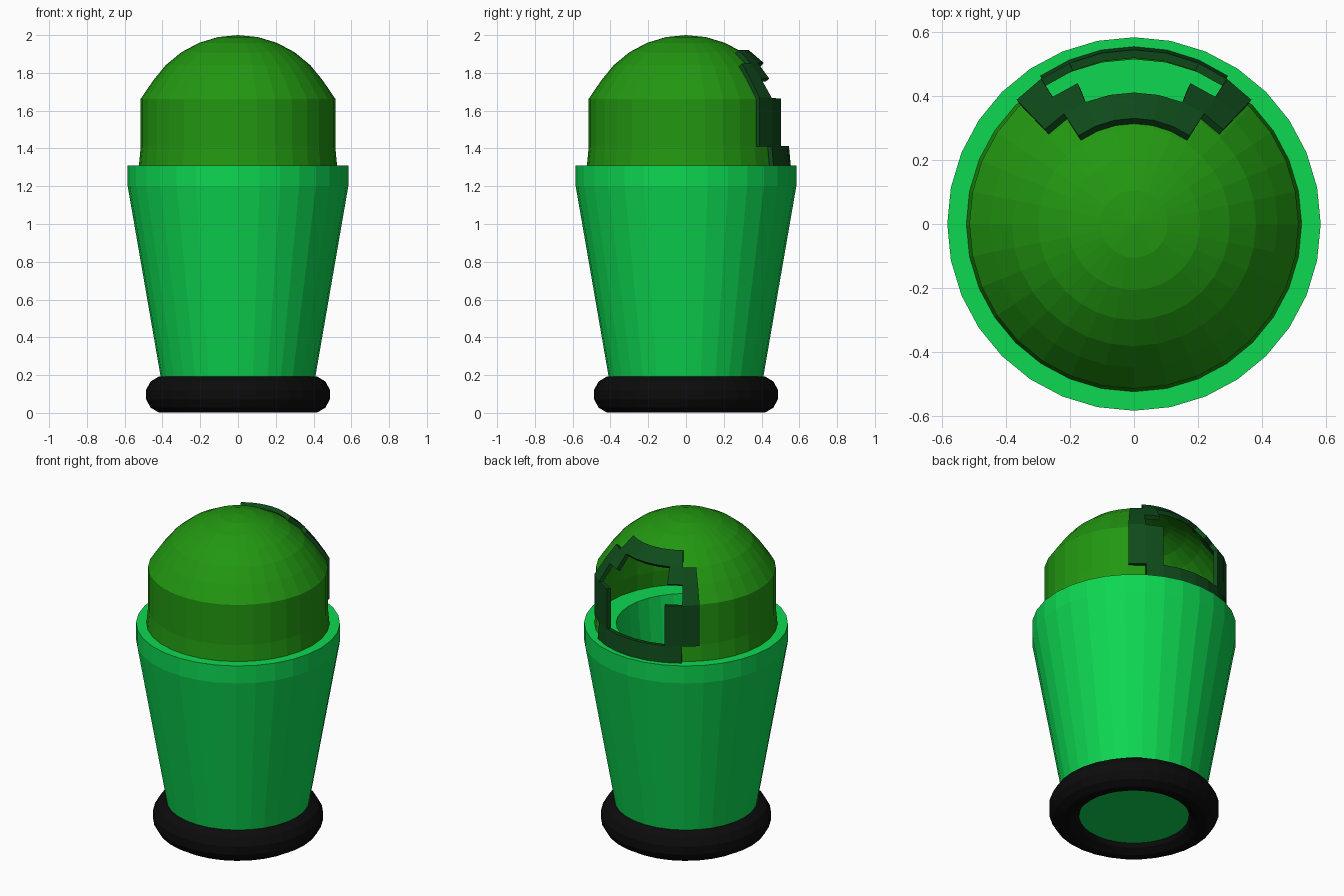
import bpy, bmesh
from math import sin, cos, pi, radians

if "Cube" in bpy.data.objects:
    bpy.data.objects.remove(bpy.data.objects["Cube"])

SEG = 32  # sides around every round part


def material(name, rgb):
    m = bpy.data.materials.new(name)
    m.diffuse_color = (*rgb, 1)
    m.use_nodes = True
    m.node_tree.nodes["Principled BSDF"].inputs["Base Color"].default_value = m.diffuse_color
    return m


def revolve(name, profile, mat, keep=lambda col, row: True, closed=False):
    """Sweep an (r, z) profile around z. Columns are counted from +y; keep() picks cells."""
    bm = bmesh.new()
    rings = []
    for r, z in profile:
        if r == 0:
            rings.append([bm.verts.new((0, 0, z))] * SEG)
        else:
            rings.append([bm.verts.new((r * sin(2 * pi * i / SEG), r * cos(2 * pi * i / SEG), z))
                          for i in range(SEG)])
    rows = len(rings) if closed else len(rings) - 1
    for row in range(rows):
        a, b = rings[row], rings[(row + 1) % len(rings)]
        for i in range(SEG):
            col = i if i < SEG // 2 else SEG - 1 - i  # mirrored left and right
            if keep(col, row):
                j = (i + 1) % SEG
                quad = list(dict.fromkeys((a[i], b[i], b[j], a[j])))
                bm.faces.new(quad)
    bmesh.ops.delete(bm, geom=[v for v in bm.verts if not v.link_faces], context='VERTS')
    bmesh.ops.recalc_face_normals(bm, faces=bm.faces)
    # open shells: make normals point outward
    if not closed and sum(f.normal.dot(f.calc_center_median()) for f in bm.faces) < 0:
        bmesh.ops.reverse_faces(bm, faces=bm.faces)
    me = bpy.data.meshes.new(name)
    bm.to_mesh(me)
    bm.free()
    ob = bpy.data.objects.new(name, me)
    bpy.context.collection.objects.link(ob)
    me.materials.append(mat)
    return ob


body_green = material("body_green", (0.004, 0.68, 0.083))
lid_green = material("lid_green", (0.016, 0.31, 0.0055))
frame_green = material("frame_green", (0.0047, 0.068, 0.0105))
black = material("black", (0.0035, 0.0035, 0.0035))

# Base ring
revolve("base_ring", [(0.395 + 0.095 * cos(2 * pi * (k + 0.5) / 12),
                       0.097 + 0.0985 * sin(2 * pi * (k + 0.5) / 12)) for k in range(12)],
        black, closed=True)

# Tapered bin with thick rim and hollow inside
revolve("bin_body", [(0, 0.05), (0.385, 0.05), (0.584, 1.2), (0.584, 1.31),
                     (0.40, 1.31), (0.28, 0.25), (0, 0.25)], body_green)


def lid_profile(rim_angles):
    """Wall rows 0-1, then dome rows, from the rim to the top."""
    R, CZ = 0.54, 1.46
    return [(0.525, 1.305), (0.515, 1.41), (0.515, 1.663)] + [
        (R * sin(radians(a)), CZ + R * cos(radians(a))) for a in rim_angles]


# Opening half-widths in columns, and frame outer half-widths, per row
opening = {1: 2, 2: 3, 3: 2}
outline = {0: 3, 1: 4, 2: 4, 3: 4, 4: 3}

# Domed lid
revolve("lid", lid_profile((56.25, 45, 33.75, 22.5, 11.25)) + [(0, 2.0)], lid_green,
        keep=lambda c, r: c >= opening.get(r, 0))

# Stepped raised frame around the opening, slightly narrowed
frame = revolve("opening_frame", lid_profile((57, 46.3, 35)), frame_green,
                keep=lambda c, r: opening.get(r, 0) <= c < outline.get(r, 0))
frame.scale.x = 0.965
frame.location.y = 0.004
solid = frame.modifiers.new("thickness", 'SOLIDIFY')
solid.thickness = 0.026
solid.offset = 1
solid.use_even_offset = True
